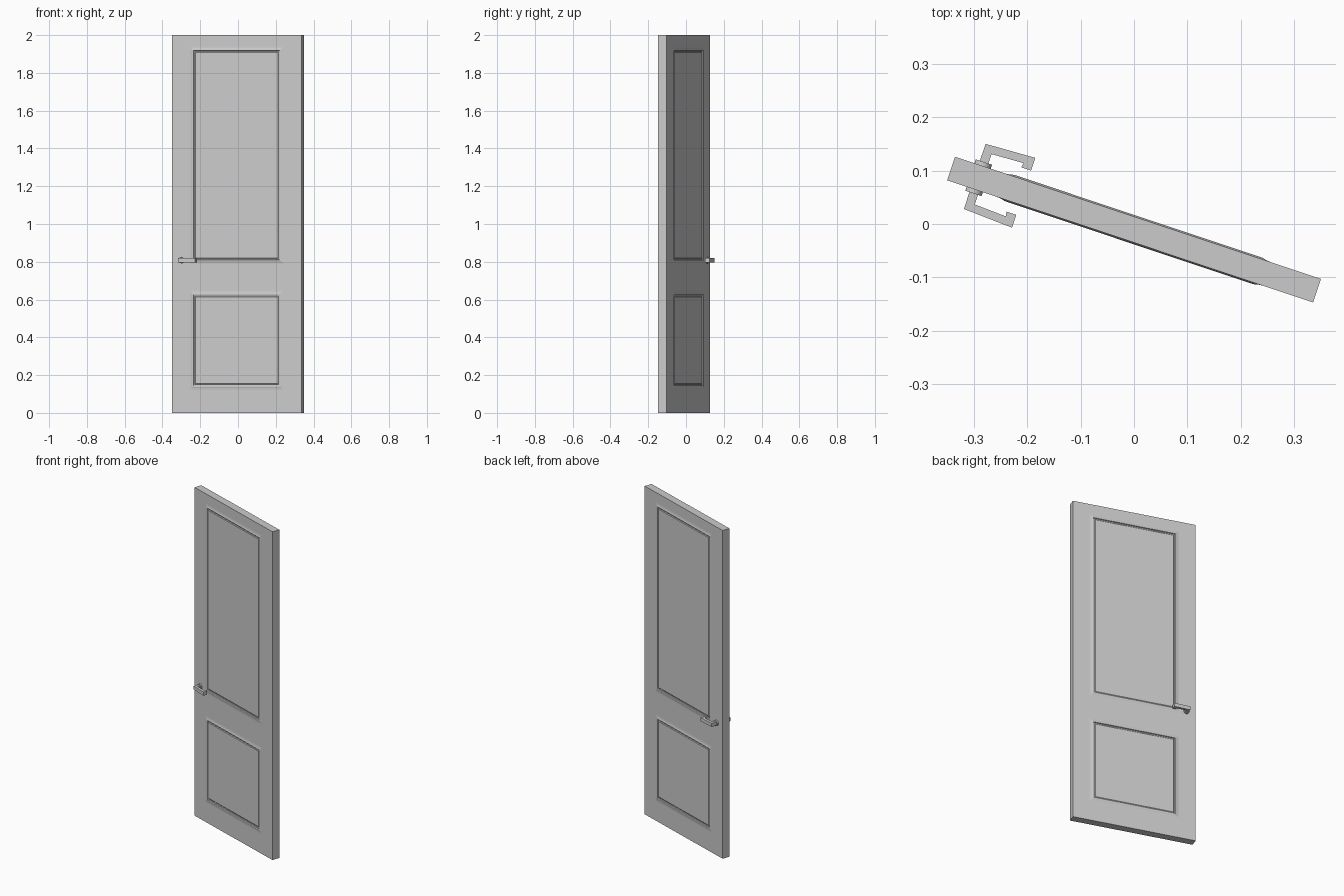
import bpy, bmesh, math
from mathutils import Matrix

if "Cube" in bpy.data.objects:
    bpy.data.objects.remove(bpy.data.objects["Cube"])

W, T = 0.3615, 0.0232            # half width, half thickness of the slab
PANEL_U = 0.263
PANELS = [(0.122, 0.647), (0.788, 1.94)]
# moulding profile: inset from the outer rectangle, height over the face
MOULD = [(0, 0), (0.009, 0.0008), (0.015, 0.0025), (0.019, 0.003), (0.022, 0.002),
         (0.024, -0.003), (0.029, -0.003), (0.033, 0.0)]
PLACE = Matrix.Translation((0, -0.0105, 0)) @ Matrix.Rotation(math.radians(-18.46), 4, 'Z')


def finish(name, bm):
    bmesh.ops.remove_doubles(bm, verts=bm.verts, dist=1e-5)
    bmesh.ops.recalc_face_normals(bm, faces=bm.faces)
    me = bpy.data.meshes.new(name)
    bm.to_mesh(me)
    bm.free()
    ob = bpy.data.objects.new(name, me)
    bpy.context.collection.objects.link(ob)
    ob.matrix_world = PLACE
    return ob


def face(bm, pts):
    return bm.faces.new([bm.verts.new(p) for p in pts])


# door slab with moulded panels on both sides
bm = bmesh.new()
us = [-W, -PANEL_U, PANEL_U, W]
zs = [0, *PANELS[0], *PANELS[1], 2]
for s in (-1, 1):
    for i in range(3):
        for j in range(5):
            u0, u1, z0, z1 = us[i], us[i + 1], zs[j], zs[j + 1]

            def ring(d, h):
                v = s * (T + h)
                return [(u0 + d, v, z0 + d), (u1 - d, v, z0 + d),
                        (u1 - d, v, z1 - d), (u0 + d, v, z1 - d)]

            if i == 1 and j in (1, 3):
                rings = [ring(d, h) for d, h in MOULD]
                for a, b in zip(rings, rings[1:]):
                    for k in range(4):
                        n = (k + 1) % 4
                        face(bm, [a[k], a[n], b[n], b[k]])
                face(bm, rings[-1])
            else:
                face(bm, ring(0, 0))
# slab edges
for a, b in zip(us, us[1:]):
    for z in (0, 2):
        face(bm, [(a, -T, z), (b, -T, z), (b, T, z), (a, T, z)])
for a, b in zip(zs, zs[1:]):
    for u in (-W, W):
        face(bm, [(u, -T, a), (u, -T, b), (u, T, b), (u, T, a)])
finish("door_slab", bm)

# lever handle outline seen from above, and its round base plate
LEVER = [(-0.315, 0.022), (-0.3145, 0.0643), (-0.218, 0.069), (-0.218, 0.0437),
         (-0.237, 0.0437), (-0.236, 0.0526), (-0.298, 0.0497), (-0.298, 0.022)]
HZ = 0.808
for side, s in (("front", -1), ("back", 1)):
    bm = bmesh.new()
    f = face(bm, [(u, s * v, HZ - 0.011) for u, v in LEVER])
    ext = bmesh.ops.extrude_face_region(bm, geom=[f])
    bmesh.ops.translate(bm, vec=(0, 0, 0.022),
                        verts=[g for g in ext["geom"] if isinstance(g, bmesh.types.BMVert)])
    finish(side + "_lever", bm)

    bm = bmesh.new()
    bmesh.ops.create_cone(bm, cap_ends=True, segments=24, radius1=0.016, radius2=0.016, depth=0.01,
                          matrix=Matrix.Translation((-0.307, s * 0.026, HZ))
                          @ Matrix.Rotation(math.pi / 2, 4, 'X'))
    finish(side + "_handle_plate", bm)
